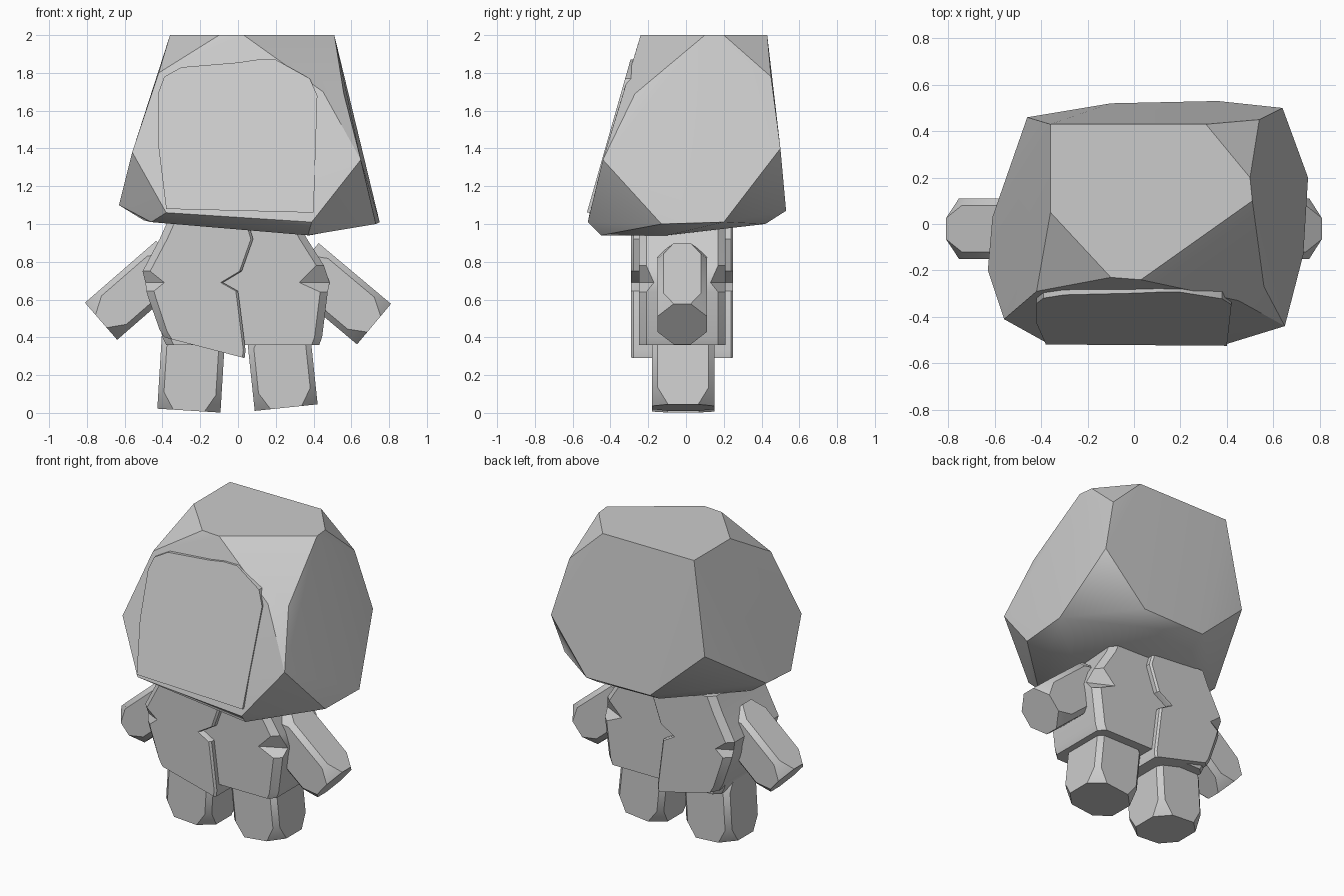
import bpy, bmesh
from math import radians
from mathutils import Matrix

if "Cube" in bpy.data.objects:
    bpy.data.objects.remove(bpy.data.objects["Cube"])


def finish(bm, name, matrix=None, angle=30):
    if matrix:
        bm.transform(matrix)
    bmesh.ops.recalc_face_normals(bm, faces=bm.faces)
    mesh = bpy.data.meshes.new(name)
    bm.to_mesh(mesh)
    bm.free()
    obj = bpy.data.objects.new(name, mesh)
    bpy.context.collection.objects.link(obj)
    bpy.context.view_layer.objects.active = obj
    for o in bpy.context.selected_objects:
        o.select_set(False)
    obj.select_set(True)
    bpy.ops.object.shade_smooth_by_angle(angle=radians(angle))
    return obj


def ring(z, x0, x1, y0, y1, left, right):
    """Rectangle with corners cut; left and right are (x, y) cut sizes."""
    (lx, ly), (rx, ry) = left, right
    return [(x0 + lx, y0, z), (x1 - rx, y0, z), (x1, y0 + ry, z), (x1, y1 - ry, z),
            (x1 - rx, y1, z), (x0 + lx, y1, z), (x0, y1 - ly, z), (x0, y0 + ly, z)]


def loft(rings):
    bm = bmesh.new()
    loops = [[bm.verts.new(p) for p in r] for r in rings]
    n = len(loops[0])
    for a, b in zip(loops, loops[1:]):
        for i in range(n):
            j = (i + 1) % n
            bm.faces.new((a[i], a[j], b[j], b[i]))
    bm.faces.new(loops[0])
    bm.faces.new(loops[-1])
    return bm


def limb(name, tip, tilt, w, d, length, y):
    """Block limb with truncated end corners; the tip sits at local z = 0."""
    rings = []
    for z, c in ((0, .085), (.09, .03), (length - .09, .03), (length, .085)):
        rings.append(ring(z, -w / 2, w / 2, -d / 2, d / 2, (c, c), (c, c)))
    m = Matrix.Translation((tip[0], y, tip[1])) @ Matrix.Rotation(radians(tilt), 4, 'Y')
    return finish(loft(rings), name, m, 40)


# Head: lopsided block with its corners sliced off
head_points = [
    # flat top
    (-.36, .43, 2), (-.36, .05, 2), (-.1, -.23, 2), (.03, -.24, 2), (.51, .1, 2), (.5, .2, 2), (.31, .43, 2),
    # upper front corners
    (-.42, -.29, 1.8), (.56, -.27, 1.69), (.45, -.33, 1.7),
    # middle corners
    (-.56, -.41, 1.38), (.65, -.44, 1.34), (.64, .5, 1.4), (-.46, .46, 1.4), (.54, .45, 1.78),
    # lower rim
    (-.38, -.51, 1.06), (.39, -.52, 1.01), (.73, -.13, 1), (.75, .2, 1.01), (.36, .53, 1.07),
    (-.1, .52, 1.07), (-.61, .03, 1.1), (-.63, -.2, 1.1),
    # tilted underside
    (.37, -.45, .94), (.38, -.1, .94), (.36, .42, 1), (-.1, .42, 1.01), (-.5, .03, 1.02), (-.46, -.38, 1.01)]
bm = bmesh.new()
for p in head_points:
    bm.verts.new(p)
bmesh.ops.convex_hull(bm, input=bm.verts)
bmesh.ops.dissolve_limit(bm, angle_limit=radians(2), verts=bm.verts, edges=bm.edges)
finish(bm, "head")

# Face plate lying on the sloping front of the head
outline = [(-.38, 1.08), (.40, 1.06), (.42, 1.68), (.38, 1.77), (.2, 1.87), (.1, 1.87),
           (0, 1.855), (-.3, 1.83), (-.39, 1.78), (-.42, 1.7), (-.42, 1.4)]
slope = lambda z: -.525 + (z - 1.01) * .285
finish(loft([[(x, slope(z) + dy, z) for x, z in outline] for dy in (-.014, .06)]), "face_plate")

# Torso: flared top and bottom, nicked at the waist corners
small, nick = (.04, .04), (.16, .08)
finish(loft([
    ring(.36, -.38, .43, -.25, .21, small, small),
    ring(.40, -.40, .445, -.25, .21, small, small),
    ring(.64, -.46, .475, -.25, .21, small, small),
    ring(.69, -.47, .485, -.25, .21, nick, nick),
    ring(.78, -.46, .455, -.25, .21, small, small),
    ring(.93, -.38, .36, -.25, .21, small, small),
    ring(1.03, -.34, .32, -.25, .21, small, small)]), "torso")

# Half jacket wrapped round one side, hem dropping towards the middle
tiny = (.012, .012)
levels = [(.29, -.39, .035, small), (.33, -.415, .04, small), (.61, -.475, .005, small),
          (.645, -.485, 0, small), (.69, -.49, -.08, (.1, .05)), (.75, -.505, .02, small),
          (.92, -.415, .08, small), (1.02, -.37, .05, small)]
rings = []
for z, x0, x1, cut in levels:
    lift = .11 if z < .4 else 0
    rings.append([(x, y, zz + lift * (x1 - x) / (x1 - x0))
                  for x, y, zz in ring(z, x0, x1, -.29, .25, cut, tiny)])
finish(loft(rings), "half_jacket")

# Arms and legs
limb("right_arm", (.72, .47), -50, .28, .26, .5, -.02)
limb("left_arm", (-.725, .485), 49, .26, .26, .5, -.02)
limb("right_leg", (.255, .028), -6, .335, .33, .42, -.015)
limb("left_leg", (-.26, .012), 3.5, .335, .33, .42, -.015)
